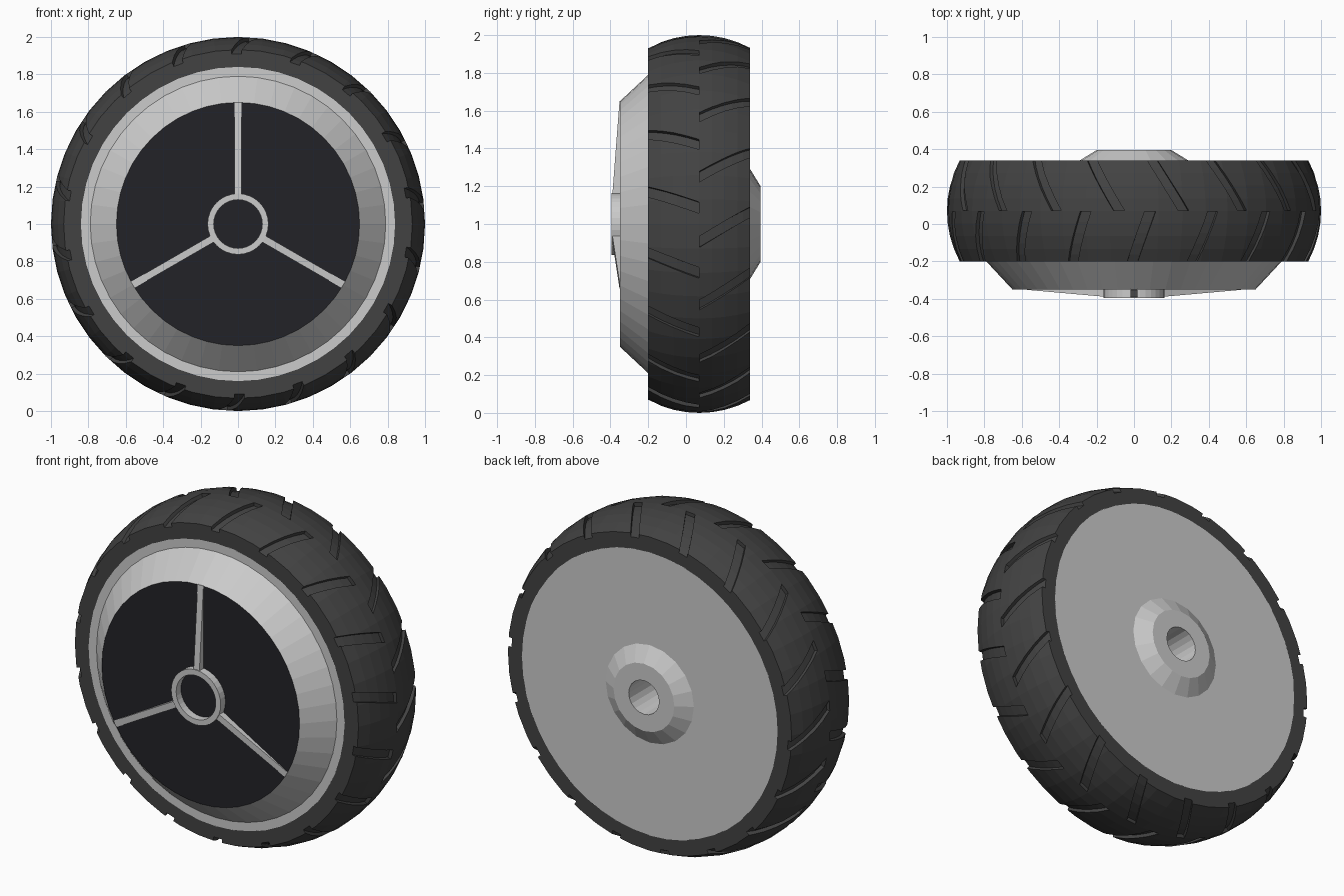
import bpy, bmesh
from math import sin, cos, pi, radians, sqrt

if "Cube" in bpy.data.objects:
    bpy.data.objects.remove(bpy.data.objects["Cube"])


def material(name, rgb):
    m = bpy.data.materials.new(name)
    m.diffuse_color = (*rgb, 1)
    m.use_nodes = True
    m.node_tree.nodes["Principled BSDF"].inputs["Base Color"].default_value = m.diffuse_color
    return m


def finish(name, bm, mat=None):
    bmesh.ops.recalc_face_normals(bm, faces=bm.faces)
    me = bpy.data.meshes.new(name)
    bm.to_mesh(me)
    bm.free()
    ob = bpy.data.objects.new(name, me)
    bpy.context.collection.objects.link(ob)
    if mat:
        me.materials.append(mat)
    return ob


def polar(r, y, az):
    """Point around the axle; az runs clockwise from the top seen from the front."""
    return (r * sin(az), y, 1 + r * cos(az))


def lathe(name, profile, sides, mat=None, closed=True):
    """Revolve (radius, y) points around the axle."""
    bm = bmesh.new()
    rings = []
    for r, y in profile:
        if r == 0:
            rings.append([bm.verts.new(polar(0, y, 0))] * sides)
        else:
            rings.append([bm.verts.new(polar(r, y, 2 * pi * i / sides)) for i in range(sides)])
    pairs = list(zip(rings, rings[1:]))
    if closed:
        pairs.append((rings[-1], rings[0]))
    for a, b in pairs:
        for i in range(sides):
            j = (i + 1) % sides
            bm.faces.new(dict.fromkeys([a[i], a[j], b[j], b[i]]))
    return finish(name, bm, mat)


def loft(bm, sections):
    """Closed bar through a list of four-point sections."""
    rows = [[bm.verts.new(p) for p in s] for s in sections]
    for a, b in zip(rows, rows[1:]):
        for i in range(4):
            j = (i + 1) % 4
            bm.faces.new((a[i], a[j], b[j], b[i]))
    bm.faces.new(rows[0])
    bm.faces.new(rows[-1][::-1])


rubber = material("rubber", (0.055, 0.055, 0.055))
black = material("black", (0.016, 0.016, 0.02))

FRONT, MID, BACK = -0.2, 0.07, 0.34


def crown(y):
    """Tyre radius across its width."""
    return 0.43 + sqrt(0.57 ** 2 - (y - MID) ** 2)


# Tyre with a rounded crown
ys = [FRONT + (BACK - FRONT) * i / 8 for i in range(9)]
tyre = lathe("tyre", [(0.84, FRONT)] + [(crown(y), y) for y in ys] + [(0.84, BACK)], 48, rubber)

# Slanted tread grooves, a staggered row on each half
bm = bmesh.new()
half = radians(1.7)
for y0, y1, a0, a1 in ((FRONT - 0.02, MID - 0.002, -0.9, 5.0), (MID + 0.002, BACK + 0.02, 15.4, 5.4)):
    for k in range(18):
        sections = []
        for s in range(6):
            t = s / 5
            y = y0 + (y1 - y0) * t
            az = radians(a0 + (a1 - a0) * t + 20 * k)
            lo, hi = crown(y) - 0.022, crown(y) + 0.04
            sections.append([polar(lo, y, az - half), polar(lo, y, az + half),
                             polar(hi, y, az + half), polar(hi, y, az - half)])
        loft(bm, sections)
cutter = finish("groove_cutter", bm)
cutter.hide_render = True
mod = tyre.modifiers.new("grooves", 'BOOLEAN')
mod.operation = 'DIFFERENCE'
mod.solver = 'EXACT'
mod.object = cutter
bpy.context.view_layer.objects.active = tyre
bpy.ops.object.modifier_apply(modifier=mod.name)
bpy.data.objects.remove(cutter)

# Rim: front cone, lip and flat back plate
lathe("rim", [(0.65, -0.35), (0.79, FRONT), (0.842, FRONT), (0.842, BACK), (0.2, BACK)],
      48, closed=False)

# Dark front cover
lathe("front_cover", [(0, -0.35), (0.65, -0.35)], 48, black, closed=False)

# Ring and three tapering spokes on the cover
lathe("centre_ring", [(0.13, -0.35), (0.13, -0.395), (0.163, -0.395), (0.163, -0.35)], 32)
for k in range(3):
    az = 2 * pi * k / 3
    sections = []
    for r, top in ((0.155, -0.39), (0.65, -0.352)):
        sections.append([(r * sin(az) + w * cos(az), y, 1 + r * cos(az) - w * sin(az))
                         for w, y in ((-0.019, -0.345), (0.019, -0.345), (0.019, top), (-0.019, top))])
    bm = bmesh.new()
    loft(bm, sections)
    finish(f"spoke_{k + 1}", bm)

# Rear hub with an axle hole
lathe("rear_hub", [(0.29, BACK), (0.2, 0.395), (0.1, 0.395), (0.1, -0.1), (0, -0.1)],
      20, closed=False)
